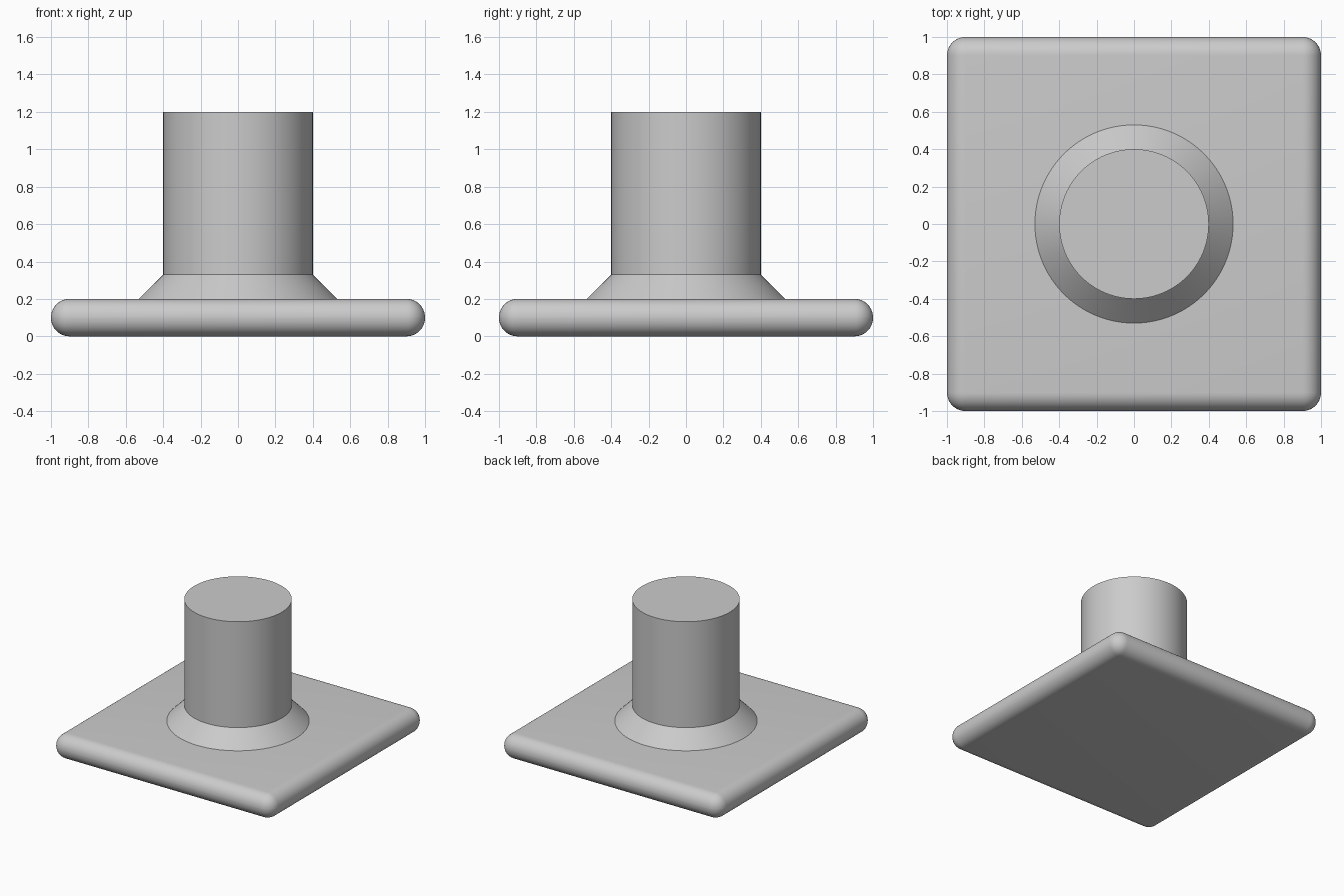
import bpy, bmesh, math

cube = bpy.data.objects.get("Cube")
if cube:
    bpy.data.objects.remove(cube, do_unlink=True)

SIDE, THICK, TOP = 2.0, 0.2, 1.2
POST_R, COLLAR_R, COLLAR_TOP = 0.4, 0.53, 0.33

grey = bpy.data.materials.new("plain grey")
grey.use_nodes = True
colour = (0.6, 0.6, 0.6, 1)
grey.diffuse_color = colour
grey.node_tree.nodes["Principled BSDF"].inputs["Base Color"].default_value = colour


def finish(name, bm):
    """Turn the bmesh into a shaded object that keeps its sharp edges."""
    bmesh.ops.recalc_face_normals(bm, faces=bm.faces)
    mesh = bpy.data.meshes.new(name)
    bm.to_mesh(mesh)
    bm.free()
    mesh.materials.append(grey)
    obj = bpy.data.objects.new(name, mesh)
    bpy.context.collection.objects.link(obj)
    bpy.ops.object.select_all(action="DESELECT")
    obj.select_set(True)
    bpy.context.view_layer.objects.active = obj
    bpy.ops.object.shade_smooth_by_angle(angle=math.radians(30))
    return obj


def lathe(name, profile, segments=96):
    """Solid of revolution from (radius, height) points, capped at both ends."""
    bm = bmesh.new()
    rings = []
    for r, z in profile:
        angles = [math.tau * i / segments for i in range(segments)]
        rings.append([bm.verts.new((r * math.cos(a), r * math.sin(a), z)) for a in angles])
    for low, high in zip(rings, rings[1:]):
        for i in range(segments):
            j = (i + 1) % segments
            bm.faces.new((low[i], low[j], high[j], high[i]))
    bm.faces.new(rings[0])
    bm.faces.new(rings[-1])
    return finish(name, bm)


# Square base plate with fully rounded rim
bm = bmesh.new()
bmesh.ops.create_cube(bm, size=1)
bmesh.ops.scale(bm, vec=(SIDE, SIDE, THICK), verts=bm.verts)
bmesh.ops.translate(bm, vec=(0, 0, THICK / 2), verts=bm.verts)
bmesh.ops.bevel(bm, geom=bm.edges[:], offset=THICK / 2 - 0.001, offset_type="OFFSET",
                segments=10, profile=0.5, affect="EDGES", clamp_overlap=True)
finish("base_plate", bm)

# Round post with a sloped collar, its foot sunk into the plate
lathe("post_with_collar", [
    (COLLAR_R, THICK - 0.05),
    (COLLAR_R, THICK),
    (POST_R, COLLAR_TOP),
    (POST_R, TOP),
])
